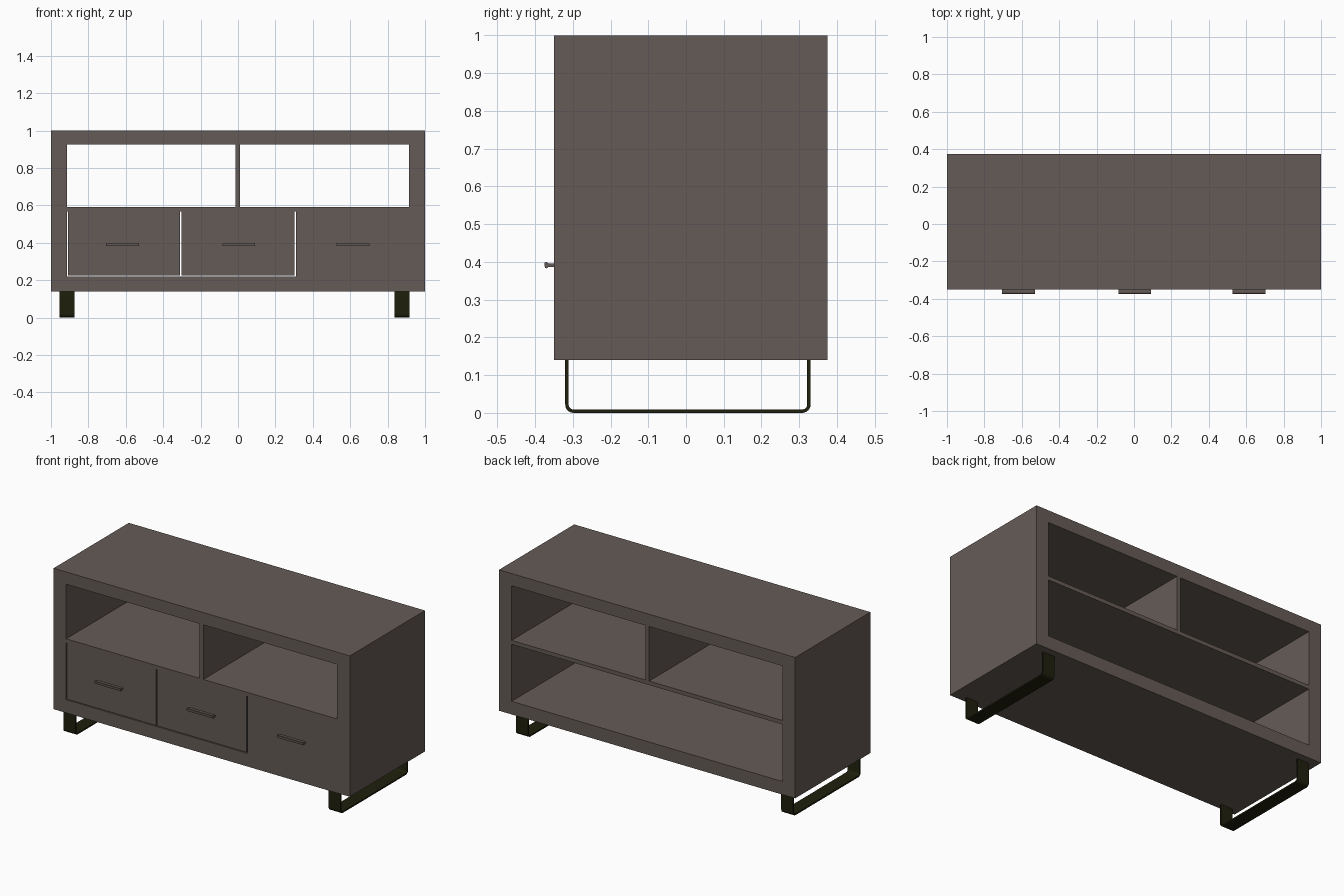
import bpy, bmesh, math

if "Cube" in bpy.data.objects:
    bpy.data.objects.remove(bpy.data.objects["Cube"], do_unlink=True)


def make_material(name, rgb):
    mat = bpy.data.materials.new(name)
    mat.use_nodes = True
    mat.diffuse_color = (*rgb, 1)
    mat.node_tree.nodes["Principled BSDF"].inputs["Base Color"].default_value = (*rgb, 1)
    return mat


wood = make_material("grey brown wood", (0.13, 0.105, 0.094))
metal = make_material("dark olive metal", (0.014, 0.014, 0.004))


def prism(name, outline, x0, x1, mat):
    """Extrude a (y, z) outline along x."""
    bm = bmesh.new()
    face = bm.faces.new([bm.verts.new((x0, y, z)) for y, z in outline])
    side = bmesh.ops.extrude_face_region(bm, geom=[face])
    moved = [v for v in side["geom"] if isinstance(v, bmesh.types.BMVert)]
    bmesh.ops.translate(bm, verts=moved, vec=(x1 - x0, 0, 0))
    bmesh.ops.recalc_face_normals(bm, faces=bm.faces)
    mesh = bpy.data.meshes.new(name)
    bm.to_mesh(mesh)
    bm.free()
    mesh.materials.append(mat)
    obj = bpy.data.objects.new(name, mesh)
    bpy.context.collection.objects.link(obj)
    return obj


def board(name, x0, x1, y0, y1, z0, z1):
    return prism(name, [(y0, z0), (y1, z0), (y1, z1), (y0, z1)], x0, x1, wood)


FRONT, BACK = -0.35, 0.375
INNER = 0.915

# Carcass
board("top_panel", -1, 1, FRONT, BACK, 0.925, 1)
board("bottom_panel", -1, 1, FRONT, BACK, 0.14, 0.22)
board("right_side_panel", -1, -INNER, FRONT, BACK, 0.22, 0.925)
board("left_side_panel", INNER, 1, FRONT, BACK, 0.22, 0.925)
board("shelf", -INNER, INNER, FRONT, BACK, 0.568, 0.592)
board("shelf_divider", -0.014, 0.012, FRONT, BACK, 0.592, 0.925)

# Drawer fronts with narrow gaps, and their lipped pulls
pull = [(FRONT, 0.386), (-0.366, 0.386), (-0.369, 0.383), (-0.374, 0.384),
        (-0.375, 0.398), (-0.370, 0.400), (-0.364, 0.396), (FRONT, 0.396)]
drawers = [("right", -0.909, -0.309, 0.225, -0.618),
           ("middle", -0.303, 0.301, 0.225, 0.004),
           ("left", 0.310, INNER, 0.22, 0.614)]
for side, x0, x1, z0, centre in drawers:
    board(side + "_drawer_front", x0, x1, FRONT, FRONT + 0.022, z0, 0.568)
    prism(side + "_drawer_pull", pull, centre - 0.088, centre + 0.088, wood)


# Sled legs: a flat strip bent into a U with rounded corners
def u_path(inset, radius):
    y0, y1, z = -0.32 + inset, 0.33 - inset, inset
    pts = [(y0, 0.14)]
    for cy, start in ((y0 + radius, 180), (y1 - radius, 270)):
        for i in range(7):
            a = math.radians(start + 15 * i)
            pts.append((cy + radius * math.cos(a), z + radius + radius * math.sin(a)))
    return pts + [(y1, 0.14)]


strip = u_path(0, 0.022) + u_path(0.009, 0.013)[::-1]
for name, x0, x1 in (("right_leg", -0.955, -0.874), ("left_leg", 0.836, 0.917)):
    leg = prism(name, strip, x0, x1, metal)
    bpy.ops.object.select_all(action="DESELECT")
    leg.select_set(True)
    bpy.context.view_layer.objects.active = leg
    bpy.ops.object.shade_smooth_by_angle(angle=math.radians(30))
